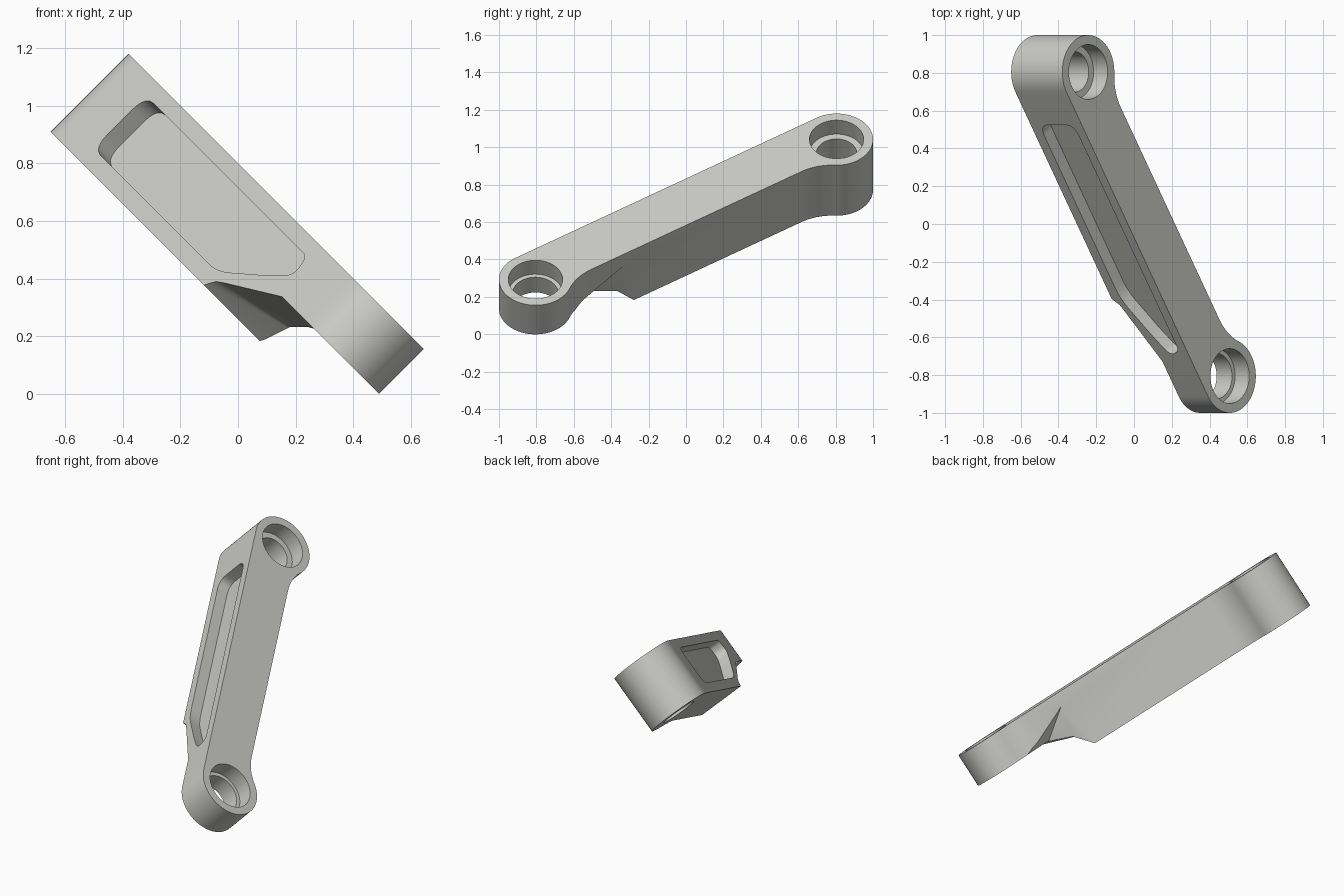
import bpy, bmesh, math
from mathutils import Matrix, Vector

cube = bpy.data.objects.get("Cube")
if cube:
    bpy.data.objects.remove(cube, do_unlink=True)

# Arm frame: s runs along the arm, t across it, d is depth below the top face
small_end = Vector((0.507, -0.805, 0.293))
big_end = Vector((-0.242, 0.805, 1.042))
LENGTH = (big_end - small_end).length
S = (big_end - small_end).normalized()
D = Vector((-1, 0, -1)).normalized()
T = D.cross(S)
FRAME = Matrix((S, T, D)).transposed().to_4x4()
FRAME.translation = small_end

BOSS, SIDE, FILLET = 0.195, 0.1, 0.3
DEEP, THIN = 0.382, 0.22

metal = bpy.data.materials.new("light grey metal")
metal.use_nodes = True
grey = (0.6, 0.6, 0.57, 1)
metal.diffuse_color = grey
metal.node_tree.nodes["Principled BSDF"].inputs["Base Color"].default_value = grey


def add_object(name, bm):
    bmesh.ops.recalc_face_normals(bm, faces=bm.faces)
    mesh = bpy.data.meshes.new(name)
    bm.to_mesh(mesh)
    bm.free()
    obj = bpy.data.objects.new(name, mesh)
    obj.matrix_world = FRAME
    mesh.materials.append(metal)
    bpy.context.collection.objects.link(obj)
    return obj


def prism(name, points, shift):
    bm = bmesh.new()
    face = bm.faces.new([bm.verts.new(p) for p in points])
    grown = bmesh.ops.extrude_face_region(bm, geom=[face])["geom"]
    moved = [v for v in grown if isinstance(v, bmesh.types.BMVert)]
    bmesh.ops.translate(bm, verts=moved, vec=shift)
    return add_object(name, bm)


def hull(name, points):
    bm = bmesh.new()
    verts = [bm.verts.new(p) for p in points]
    out = bmesh.ops.convex_hull(bm, input=verts)
    loose = [v for v in bm.verts if not v.link_faces]
    bmesh.ops.delete(bm, geom=loose, context="VERTS")
    return add_object(name, bm)


def arc(cs, ct, radius, start, end, steps):
    angles = [start + (end - start) * i / steps for i in range(steps + 1)]
    return [(cs + radius * math.cos(a), ct + radius * math.sin(a)) for a in angles]


def rounded(corners, steps=8):
    """Round each (x, y, cut) corner with a quadratic curve."""
    result = []
    for i, (x, y, cut) in enumerate(corners):
        p = Vector((x, y))
        before = Vector(corners[i - 1][:2]) - p
        after = Vector(corners[(i + 1) % len(corners)][:2]) - p
        a, b = p + before.normalized() * cut, p + after.normalized() * cut
        for k in range(steps + 1):
            f = k / steps
            result.append(a * (1 - f) ** 2 + p * 2 * f * (1 - f) + b * f * f)
    return result


def carve(target, cutter):
    cutter.hide_render = True
    mod = target.modifiers.new("cut", "BOOLEAN")
    mod.operation = "DIFFERENCE"
    mod.solver = "EXACT"
    mod.object = cutter
    bpy.context.view_layer.objects.active = target
    bpy.ops.object.modifier_apply(modifier=mod.name)
    bpy.data.objects.remove(cutter, do_unlink=True)


# Arm outline: two round ends, straight on one side, waisted on the other
fillet_s = math.sqrt((BOSS + FILLET) ** 2 - (SIDE + FILLET) ** 2)
meet = math.atan2(SIDE + FILLET, fillet_s)
half = arc(0, 0, BOSS, 1.5 * math.pi, meet, 48)
half += arc(fillet_s, SIDE + FILLET, FILLET, math.pi + meet, 1.5 * math.pi, 12)[1:]
outline = half + [(LENGTH - s, t) for s, t in reversed(half)]
arm = prism("crank_arm", [(s, t, 0) for s, t in outline], (0, 0, DEEP))

# Sloping underside that thins the arm towards the small end
ramp = [(0.6, -BOSS, DEEP), (0.2, -BOSS, THIN), (0.55, SIDE, DEEP), (0.33, SIDE, THIN)]
ramp += [(0.64, -0.35, DEEP), (0.16, -0.35, THIN), (0.53, 0.3, DEEP), (0.38, 0.3, THIN)]
ramp += [(0.67, -0.35, 0.41), (0.49, 0.3, 0.41)]
ramp += [(-0.4, t, d) for t in (-0.35, 0.3) for d in (THIN, 0.41)]
carve(arm, hull("ramp_cutter", ramp))

# Angled facet on the waisted side
facet = [(0.511, SIDE, 0.083), (0.552, SIDE, DEEP), (0.326, 0.05, THIN), (0.18, 0.108, THIN)]
facet += [(s, t + 0.15, d) for s, t, d in facet]
carve(arm, hull("facet_cutter", facet))

# Long recess in the flat side
recess = rounded([(1.72, 0.06, 0.07), (1.72, 0.318, 0.07), (0.62, 0.318, 0.07),
                  (0.38, 0.205, 0.02), (0.255, 0.135, 0.05), (0.29, 0.06, 0.025)])
carve(arm, prism("recess_cutter", [(s, -0.3, d) for s, d in recess], (0, 0.175, 0)))

# Stepped bores through both ends
for s, inner in ((0, 0.122), (LENGTH, 0.108)):
    for radius, start, depth in ((0.145, -0.1, 0.205), (inner, 0.05, 0.5)):
        ring = arc(s, 0, radius, 0, 2 * math.pi, 64)[:-1]
        carve(arm, prism("bore_cutter", [(a, b, start) for a, b in ring], (0, 0, depth)))

# Smooth the round walls, keep the machined edges sharp
bpy.ops.object.select_all(action="DESELECT")
arm.select_set(True)
bpy.context.view_layer.objects.active = arm
bpy.ops.object.shade_smooth_by_angle(angle=math.radians(25))
